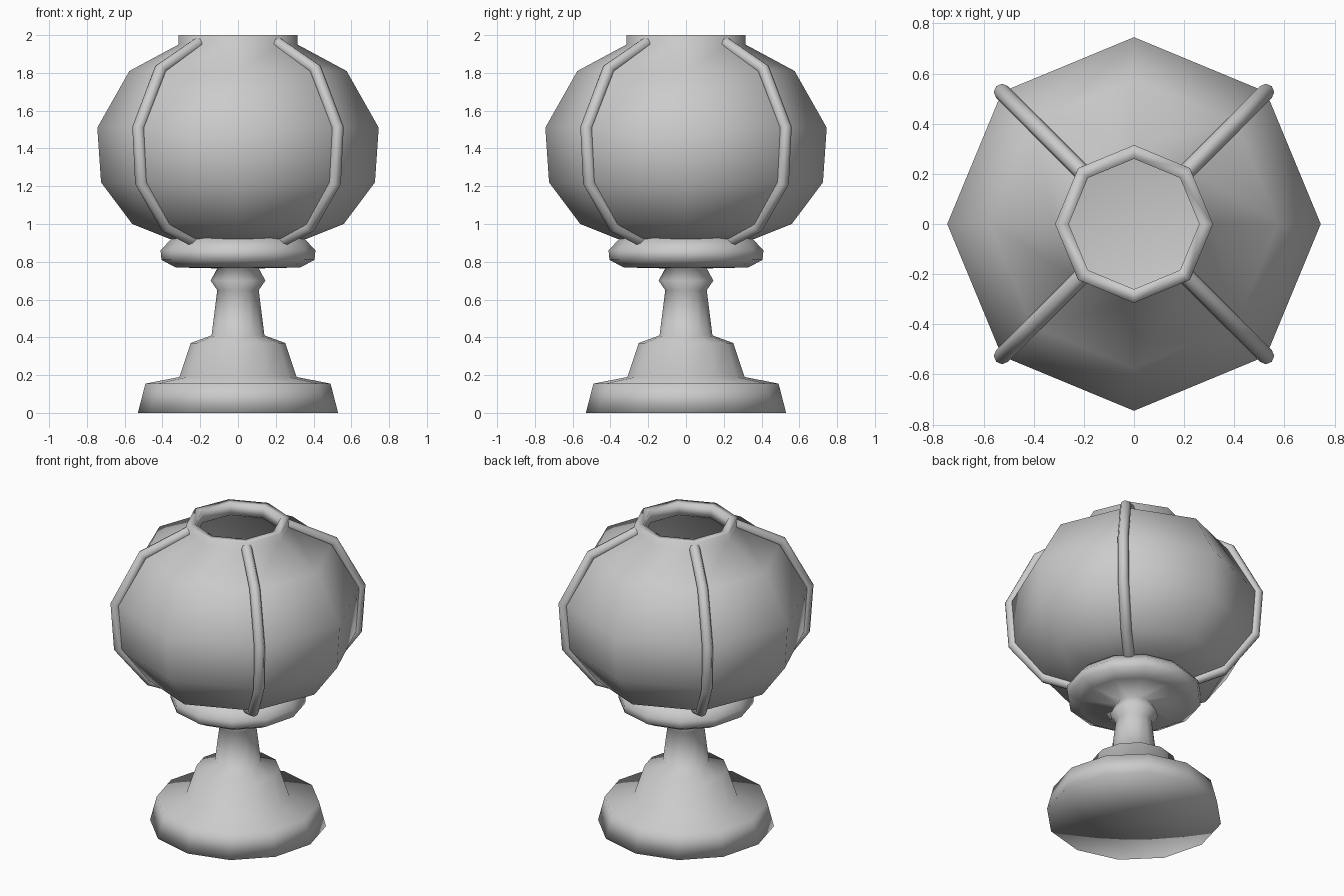
import bpy
import math

if "Cube" in bpy.data.objects:
    bpy.data.objects.remove(bpy.data.objects["Cube"])


def lathe(name, profile, sides):
    """Revolve (radius, z) points about z; a zero radius makes a pole."""
    verts, faces, rings = [], [], []
    for r, z in profile:
        start = len(verts)
        if r == 0:
            verts.append((0, 0, z))
            rings.append([start] * sides)
        else:
            for i in range(sides):
                a = 2 * math.pi * i / sides
                verts.append((r * math.cos(a), r * math.sin(a), z))
            rings.append([start + i for i in range(sides)])
    for low, high in zip(rings, rings[1:]):
        for i in range(sides):
            j = (i + 1) % sides
            quad = [low[i], low[j], high[j], high[i]]
            faces.append(list(dict.fromkeys(quad)))
    mesh = bpy.data.meshes.new(name)
    mesh.from_pydata(verts, [], faces)
    mesh.shade_smooth()
    obj = bpy.data.objects.new(name, mesh)
    bpy.context.collection.objects.link(obj)
    return obj


def rib(name, profile, angle, radius):
    """Round tube following (radius, z) points in one vertical plane."""
    curve = bpy.data.curves.new(name, 'CURVE')
    curve.dimensions = '3D'
    curve.bevel_depth = radius
    curve.bevel_resolution = 2
    curve.use_fill_caps = True
    spline = curve.splines.new('POLY')
    spline.points.add(len(profile) - 1)
    for p, (r, z) in zip(spline.points, profile):
        p.co = (r * math.cos(angle), r * math.sin(angle), z, 1)
    spline.use_smooth = True
    obj = bpy.data.objects.new(name, curve)
    bpy.context.collection.objects.link(obj)
    return obj


# Stepped foot, stem with knob, and the collar that carries the bowl
lathe("pedestal", [
    (0, 0), (0.53, 0), (0.49, 0.155), (0.31, 0.19), (0.25, 0.37),
    (0.14, 0.41), (0.11, 0.65), (0.145, 0.70), (0.11, 0.765),
    (0.33, 0.77), (0.405, 0.81), (0.41, 0.86), (0.35, 0.925), (0, 0.925),
], 12)

# Hollow eight-sided bowl: outside up to the rim, then down the inside
lathe("bowl", [
    (0, 0.92), (0.36, 0.92), (0.56, 1.0), (0.725, 1.22), (0.745, 1.51),
    (0.575, 1.81), (0.315, 1.95), (0.315, 2.0), (0.26, 2.0), (0.26, 1.92),
    (0.53, 1.78), (0.69, 1.50), (0.67, 1.24), (0.52, 1.04), (0.33, 0.97),
    (0, 0.97),
], 8)

# Four raised ribs on the diagonal corners
for k in range(4):
    rib("rib_%d" % (k + 1), [
        (0.28, 1.965), (0.58, 1.82), (0.745, 1.51), (0.725, 1.22),
        (0.535, 0.985), (0.325, 0.91),
    ], math.radians(45 + 90 * k), 0.033)
